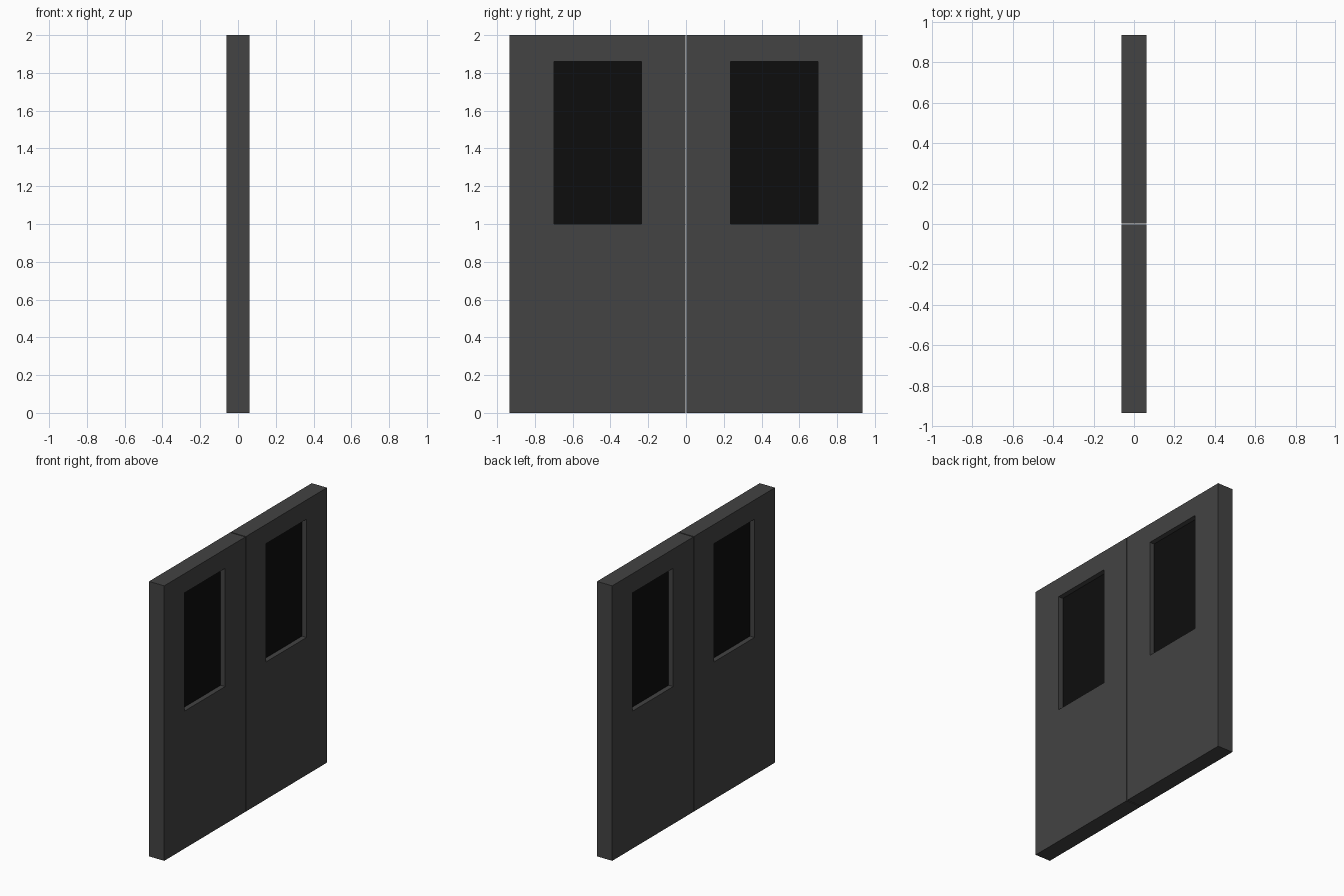
import bpy
import bmesh

cube = bpy.data.objects.get("Cube")
if cube:
    bpy.data.objects.remove(cube, do_unlink=True)

# Main sizes
HALF_T = 0.061                 # half thickness of the door leaves
PANE_T = 0.025                 # half thickness of the glass
GAP, WIDTH, HEIGHT = 0.0035, 0.935, 2.0
WIN_Y = (0.235, 0.70)
WIN_Z = (1.0, 1.86)


def make_material(name, value):
    mat = bpy.data.materials.new(name)
    mat.use_nodes = True
    color = (value, value, value, 1.0)
    mat.diffuse_color = color
    mat.node_tree.nodes["Principled BSDF"].inputs["Base Color"].default_value = color
    return mat


def make_slab(name, ys, zs, half_t, mat, hole=None):
    """Slab in the y-z plane built from grid cells, leaving out the hole cell."""
    bm = bmesh.new()
    grid = [[bm.verts.new((-half_t, y, z)) for z in zs] for y in ys]
    for i in range(len(ys) - 1):
        for j in range(len(zs) - 1):
            if (i, j) != hole:
                bm.faces.new((grid[i][j], grid[i + 1][j],
                              grid[i + 1][j + 1], grid[i][j + 1]))
    # Thicken the flat sheet along x
    back = bmesh.ops.extrude_face_region(bm, geom=bm.faces[:])["geom"]
    verts = [g for g in back if isinstance(g, bmesh.types.BMVert)]
    bmesh.ops.translate(bm, verts=verts, vec=(2 * half_t, 0, 0))
    bmesh.ops.recalc_face_normals(bm, faces=bm.faces[:])
    mesh = bpy.data.meshes.new(name)
    bm.to_mesh(mesh)
    bm.free()
    mesh.materials.append(mat)
    obj = bpy.data.objects.new(name, mesh)
    bpy.context.collection.objects.link(obj)
    return obj


door_grey = make_material("dark grey metal", 0.056)
glass_black = make_material("black glass", 0.004)

# Two mirrored leaves, each with a recessed window
for label, s in (("front", -1), ("back", 1)):
    ys = sorted(s * y for y in (GAP, *WIN_Y, WIDTH))
    make_slab(label + "_door_leaf", ys, (0, *WIN_Z, HEIGHT), HALF_T,
              door_grey, hole=(1, 1))
    make_slab(label + "_window_pane", sorted(s * y for y in WIN_Y), WIN_Z,
              PANE_T, glass_black)
